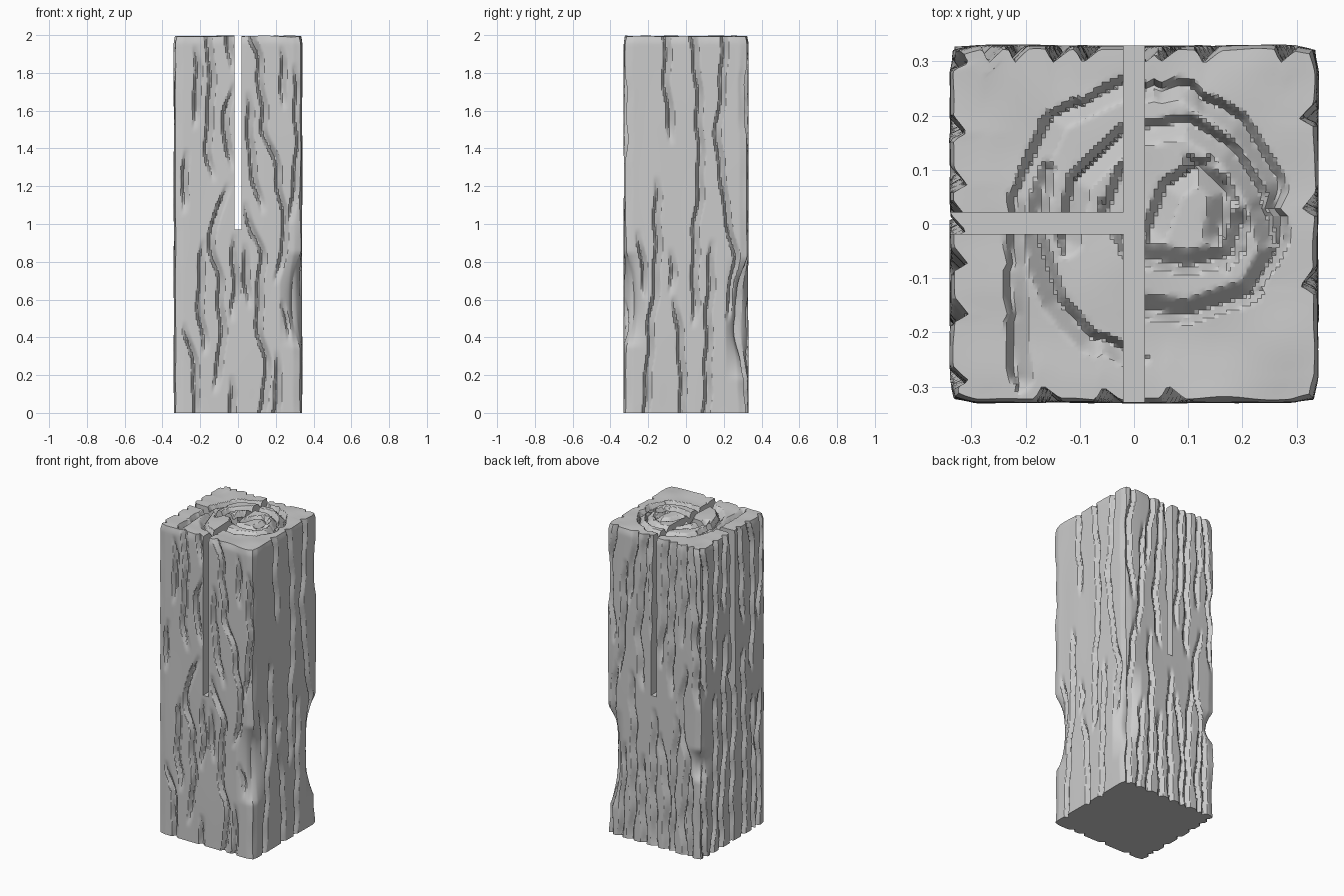
import bpy, bmesh, math, random
from mathutils import Vector, noise

HX, HY, H = 0.342, 0.332, 2.0
random.seed(4)

old = bpy.data.objects.get("Cube")
if old:
    bpy.data.objects.remove(old, do_unlink=True)

mat = bpy.data.materials.new("plain grey")
mat.use_nodes = True
GREY = (0.6, 0.6, 0.6, 1)
mat.diffuse_color = GREY
mat.node_tree.nodes["Principled BSDF"].inputs["Base Color"].default_value = GREY

# Grain grooves: (top z, bottom z, sideways positions spaced evenly downwards)
front = [
    (2.1, 1.22, [-.19, -.15, -.15, -.17, -.14]), (1.95, 1.5, [-.23, -.22, -.24]),
    (2.1, 1.8, [-.06, -.04]), (1.75, 1.28, [-.03, -.08, -.03]),
    (1.22, .1, [-.06, -.15, -.1, -.09, -.13]), (.48, -.1, [-.29, -.23, -.24]),
    (.92, .3, [-.19, -.21, -.18]), (.95, .48, [-.03, -.02, -.03]),
    (2.1, .68, [.05, .11, .13, .21, .25, .2]), (1.12, -.1, [.03, .12, .1, .15, .1]),
    (1.85, 1, [.31, .32, .29]), (1.95, 1.6, [.23, .24]), (1.7, 1.05, [.05, .06, .12]),
    (.33, -.1, [.2, .21, .17]), (1.4, 1.05, [-.29, -.3]), (.9, .55, [.03, .05]),
    (.2, -.1, [-.04, -.03]), (.6, .38, [.24, .28]),
]
right = [
    (2.1, 1.42, [-.11, -.11, -.08]), (2.1, .45, [.02, .06, .07, .04, .04]),
    (2.1, .48, [.2, .19, .16, .2, .26, .22]), (1.25, -.1, [-.16, -.16, -.2, -.23]),
    (.97, .6, [-.26, -.22]), (.62, -.1, [-.06, -.03, -.02]),
    (.92, -.1, [.13, .11, .1]), (.87, .62, [-.08, -.08]),
]


def grown_grain(count, half):
    """Wandering grooves, two or so stacked in each column."""
    out = []
    for i in range(count):
        u = half * (2 * (i + .5) / count - 1)
        split = random.uniform(.7, 1.4)
        for top, low in ((2.1, split + .1), (split, -.1)):
            top -= random.choice((0, 0, .3))
            n = max(2, int((top - low) * 4))
            out.append((top, low, [u + random.uniform(-.03, .03) for _ in range(n)]))
    return out


back, left = grown_grain(9, HY), grown_grain(7, HY)

# Growth rings on the top, as paths
rings = [
    [(-.22, -.29), (-.23, -.1), (-.22, .05), (-.15, .2), (-.01, .27), (.1, .26),
     (.2, .19), (.27, .08), (.28, -.03), (.22, -.13), (.1, -.17), (.02, -.16)],
    [(-.16, .1), (-.18, -.02), (-.14, -.14), (-.08, -.21), (0, -.24)],
    [(-.13, -.03), (-.11, .08), (-.02, .17), (.1, .19), (.18, .14), (.24, .05), (.26, -.03)],
    [(.2, 0), (.18, -.06), (.1, -.08), (0, -.06), (-.05, .02), (-.02, .1)],
    [(.03, -.01), (.06, .07), (.12, .11), (.17, .06), (.16, -.02)],
]


def cut(d, depth):
    """Groove section: steep on one side, sloping on the other."""
    w = .014 if d < 0 else .032
    return depth * max(0, 1 - abs(d) / w)


def side_depth(u, z, half, grain, seed):
    g = 0
    for top, low, us in grain:
        if low < z < top:
            t = (top - z) / (top - low) * (len(us) - 1)
            i = min(int(t), len(us) - 2)
            f = t - i
            f = f * f * (3 - 2 * f)
            at = us[i] * (1 - f) + us[i + 1] * f + .006 * math.sin(z * 23 + us[0] * 40)
            g = max(g, cut(u - at, .03 * min(1, (top - z) / .12, (z - low) / .12)))
    wave = noise.noise(Vector((u * 6, z * 2, seed)))
    rough = .5 + .5 * noise.noise(Vector((seed, u * 9, z * 4)))
    edge = .018 * rough * max(0, 1 - (half - abs(u)) / .04)
    rim = .014 * rough * max(0, 1 - (H - z) / .035)
    return g + .004 * (1 + wave) * .7 + edge + rim


def top_depth(x, y):
    p, g = Vector((x, y)), 0
    for path in rings:
        for a, b in zip(path, path[1:]):
            a, b = Vector(a), Vector(b)
            ab = b - a
            t = min(1, max(0, (p - a).dot(ab) / ab.length_squared))
            off = p - a - ab * t
            side = 1 if ab.cross(off) < 0 else -1
            g = max(g, cut(side * off.length, .035))
    return g + .006 * (1 + noise.noise(Vector((x * 7, y * 7, 3))))


def chip(p, x, y, z, tall, size):
    """Flat break along a vertical corner."""
    return size * max(0, 1 - ((p.z - z) / tall) ** 2) * max(0, 1 - math.hypot(p.x - x, p.y - y) / .12)


def carve(p):
    q = p.copy()
    near = lambda c, h: max(0, 1 - (h - abs(c)) / .14)
    wx, wy, wz = near(p.x, HX), near(p.y, HY), max(0, 1 - (H - p.z) / .14)
    broken = chip(p, HX, HY, .5, .32, .06) + chip(p, HX, -HY, .6, .25, .05) + chip(p, -HX, HY, .6, .1, .03)
    if wx:
        d = side_depth(p.y, p.z, HY, right if p.x > 0 else left, 1 if p.x > 0 else 2)
        q.x -= math.copysign((d + broken) * wx, p.x)
    if wy:
        d = side_depth(p.x, p.z, HX, back if p.y > 0 else front, 5 if p.y > 0 else 6)
        q.y -= math.copysign((d + broken) * wy, p.y)
    if wz:
        q.z -= top_depth(p.x, p.y) * wz
    return q


# Post: a fine box, welded and then carved
bm = bmesh.new()
NX, NZ = 92, 130


def panel(origin, du, dv, nu, nv):
    o, du, dv = Vector(origin), Vector(du), Vector(dv)
    grid = [[bm.verts.new(o + du * (i / nu) + dv * (j / nv)) for i in range(nu + 1)] for j in range(nv + 1)]
    for lo, hi in zip(grid, grid[1:]):
        for i in range(nu):
            bm.faces.new((lo[i], lo[i + 1], hi[i + 1], hi[i]))


X, Y, Z = (2 * HX, 0, 0), (0, 2 * HY, 0), (0, 0, H)
for y in (-HY, HY):
    panel((-HX, y, 0), X, Z, NX, NZ)
for x in (-HX, HX):
    panel((x, -HY, 0), Y, Z, NX, NZ)
for z in (0, H):
    panel((-HX, -HY, z), X, Y, NX, NX)
bmesh.ops.remove_doubles(bm, verts=bm.verts, dist=.0005)
for v in bm.verts:
    v.co = carve(v.co)
bmesh.ops.recalc_face_normals(bm, faces=bm.faces)
mesh = bpy.data.meshes.new("post")
bm.to_mesh(mesh)
bm.free()
mesh.materials.append(mat)
post = bpy.data.objects.new("wooden_post", mesh)
bpy.context.collection.objects.link(post)
bpy.context.view_layer.objects.active = post


def slot(name, lo, hi):
    """Saw a box-shaped slot out of the post."""
    lo, hi = Vector(lo), Vector(hi)
    bpy.ops.mesh.primitive_cube_add(size=1, location=(lo + hi) / 2)
    cutter = bpy.context.object
    cutter.name, cutter.scale, cutter.hide_render = name, hi - lo, True
    cutter.data.materials.append(mat)
    bpy.context.view_layer.update()
    mod = post.modifiers.new(name, "BOOLEAN")
    mod.operation, mod.solver, mod.object = "DIFFERENCE", "EXACT", cutter
    bpy.context.view_layer.objects.active = post
    bpy.ops.object.modifier_apply(modifier=name)
    bpy.data.objects.remove(cutter, do_unlink=True)


slot("long_slot", (-.0195, -.5, .97), (.0195, .5, 2.2))
slot("side_slot", (-.5, -.018, .9705), (0, .0215, 2.2))

post.select_set(True)
bpy.ops.object.shade_smooth_by_angle(angle=math.radians(25))
